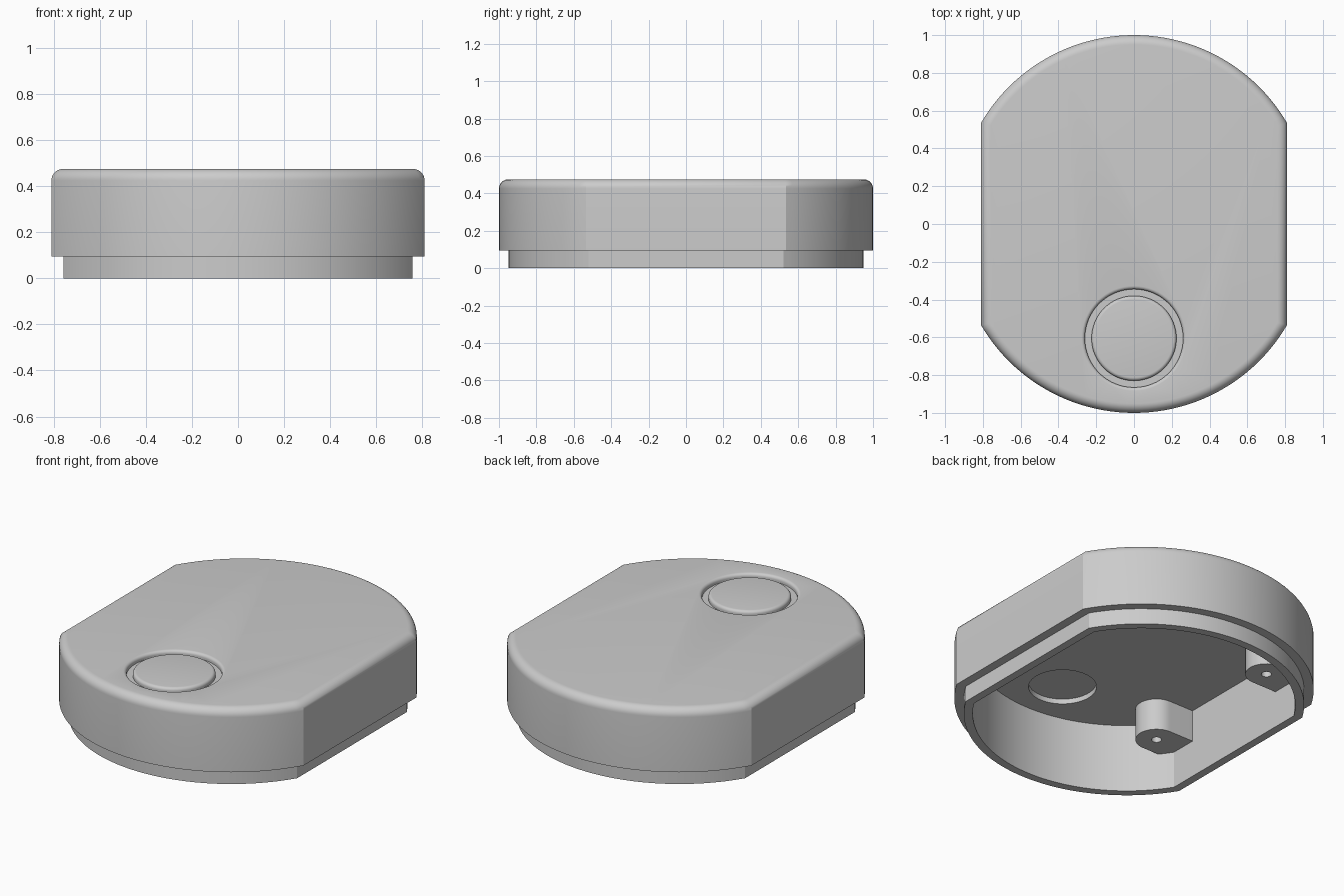
import bpy, bmesh
from math import sin, cos, pi, acos

if "Cube" in bpy.data.objects:
    bpy.data.objects.remove(bpy.data.objects["Cube"], do_unlink=True)

grey = bpy.data.materials.new("plain grey")
grey.use_nodes = True
GREY = (0.6, 0.6, 0.6, 1)
grey.diffuse_color = GREY
grey.node_tree.nodes["Principled BSDF"].inputs["Base Color"].default_value = GREY

HALF_X, RADIUS, SHIFT = 0.81, 0.938, 0.062
TOP, SHOULDER, CEILING, FILLET = 0.475, 0.095, 0.41, 0.05


def outline(inset, z, steps=48):
    """Two arcs joined by straight sides, moved inwards by inset."""
    r, start = RADIUS - inset, acos((HALF_X - inset) / (RADIUS - inset))
    pts = []
    for side in (1, -1):
        for i in range(steps + 1):
            a = start + (pi - 2 * start) * i / steps
            pts.append((side * r * cos(a), side * (SHIFT + r * sin(a)), z))
    return pts


def circle(r, z, centre=(0, 0), n=64):
    return [(centre[0] + r * cos(2 * pi * i / n),
             centre[1] + r * sin(2 * pi * i / n), z) for i in range(n)]


def loft(name, loops, closed=False):
    """Skin a stack of equal loops; cap the ends or join them into a ring."""
    bm = bmesh.new()
    rings = [[bm.verts.new(p) for p in loop] for loop in loops]
    pairs = list(zip(rings, rings[1:]))
    if closed:
        pairs.append((rings[-1], rings[0]))
    else:
        bm.faces.new(rings[0])
        bm.faces.new(rings[-1])
    for a, b in pairs:
        for i in range(len(a)):
            j = (i + 1) % len(a)
            bm.faces.new((a[i], a[j], b[j], b[i]))
    bmesh.ops.recalc_face_normals(bm, faces=bm.faces[:])
    mesh = bpy.data.meshes.new(name)
    bm.to_mesh(mesh)
    bm.free()
    mesh.materials.append(grey)
    obj = bpy.data.objects.new(name, mesh)
    bpy.context.collection.objects.link(obj)
    return obj


def select(obj):
    bpy.ops.object.select_all(action="DESELECT")
    obj.select_set(True)
    bpy.context.view_layer.objects.active = obj


def cut(obj, cutter):
    mod = obj.modifiers.new("cut", "BOOLEAN")
    mod.operation, mod.solver, mod.object = "DIFFERENCE", "EXACT", cutter
    select(obj)
    bpy.ops.object.modifier_apply(modifier=mod.name)
    bpy.data.objects.remove(cutter, do_unlink=True)


def smooth(obj):
    select(obj)
    bpy.ops.object.shade_smooth_by_angle(angle=0.5)


# Hollow housing: ceiling, inner wall, lip, shoulder, outer wall, rounded top edge
section = [(0.1, CEILING), (0.1, 0), (0.052, 0), (0.052, SHOULDER), (0, SHOULDER)]
for i in range(9):
    a = pi / 2 * i / 8
    section.append((FILLET * (1 - cos(a)), TOP - FILLET * (1 - sin(a))))
housing = loft("housing", [outline(d, z) for d, z in section])

# Round groove that leaves a soft-edged button in the top
BUTTON = (0, -0.605)
soft, floor = 0.018, 0.445
groove = [(0.225 - soft, TOP + 0.03)]
for i in range(6):
    a = pi / 2 * i / 5
    groove.append((0.225 - soft + soft * sin(a), TOP - soft + soft * cos(a)))
groove += [(0.225, floor), (0.26, floor)]
for i in range(6):
    a = pi / 2 * i / 5
    groove.append((0.26 + soft * (1 - cos(a)), TOP - soft + soft * sin(a)))
groove.append((0.26 + soft, TOP + 0.03))
cut(housing, loft("groove_cutter", [circle(r, z, BUTTON) for r, z in groove], True))

# Shallow recess under the button
cut(housing, loft("recess_cutter", [circle(0.185, z, BUTTON) for z in (0.3, 0.44)]))
smooth(housing)

# Two screw bosses growing out of the right wall
for label, side in (("front", -1), ("back", 1)):
    cx, cy, r = -0.55, side * 0.465, 0.115
    plan = [(cx + r * sin(pi * i / 24), cy + r * cos(pi * i / 24)) for i in range(25)]
    plan += [(-0.76, cy - r), (-0.76, cy + r)]
    boss = loft(label + "_screw_boss",
                [[(x, y, z) for x, y in plan] for z in (0.22, CEILING + 0.01)])
    cut(boss, loft("hole_cutter", [circle(0.028, z, (cx, cy), 24) for z in (0.1, 0.36)]))
    smooth(boss)
